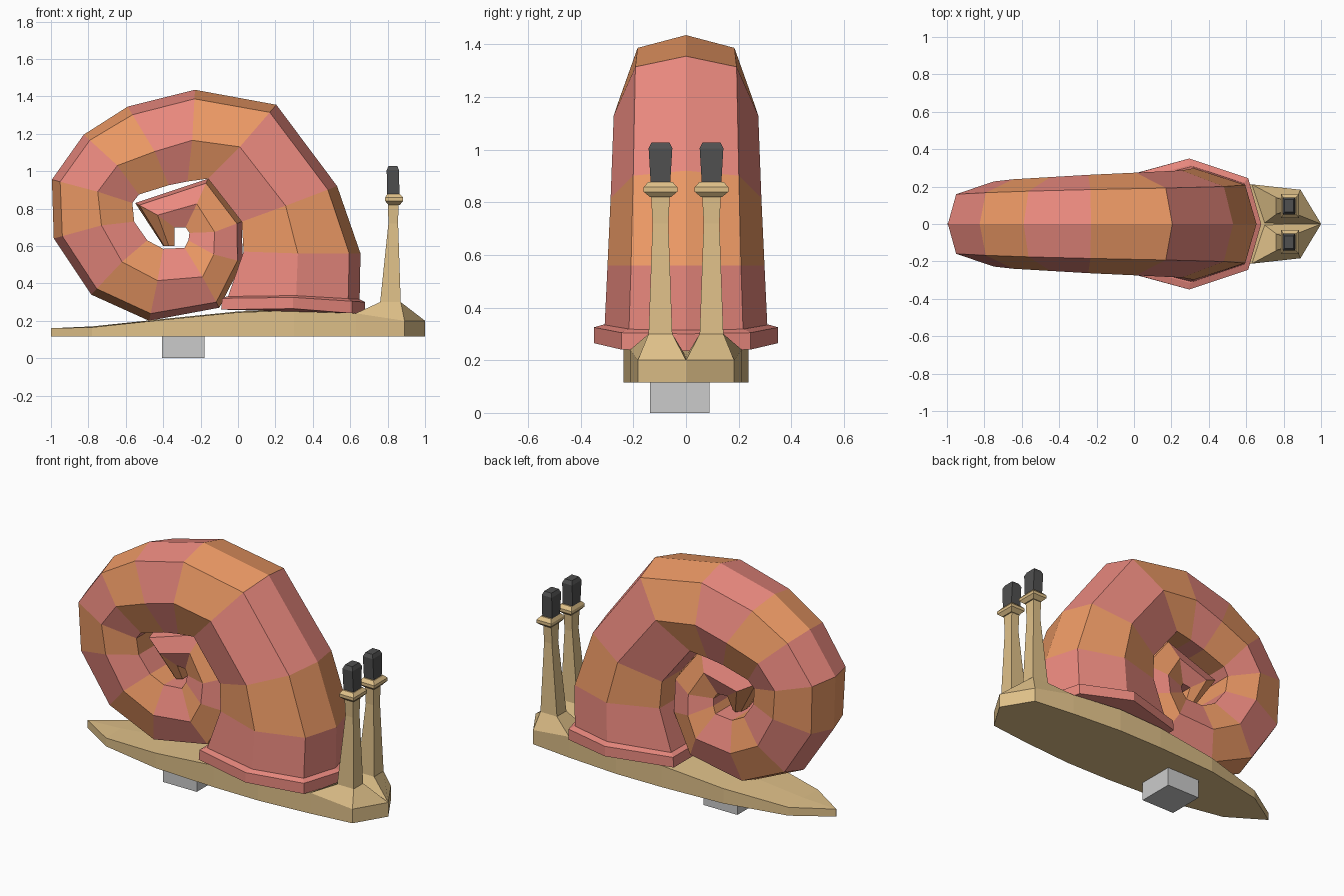
import bpy, bmesh
from mathutils import Vector


def material(name, rgb):
    m = bpy.data.materials.new(name)
    m.diffuse_color = (*rgb, 1)
    return m


TAN = material("tan", (0.74, 0.53, 0.25))
PINK = material("pink", (0.82, 0.25, 0.21))
ORANGE = material("orange", (0.84, 0.32, 0.13))
DARK = material("dark_grey", (0.08, 0.08, 0.08))


def loft(name, rings, mats):
    """Skin consecutive rings, cap both ends, alternate materials per segment."""
    bm = bmesh.new()
    vs = [[bm.verts.new(p) for p in r] for r in rings]
    n = len(rings[0])
    for k, (a, b) in enumerate(zip(vs, vs[1:])):
        for i in range(n):
            j = (i + 1) % n
            f = bm.faces.new((a[i], a[j], b[j], b[i]))
            f.material_index = k % len(mats)
    bm.faces.new(vs[0])
    bm.faces.new(vs[-1]).material_index = (len(rings) - 2) % len(mats)
    bmesh.ops.remove_doubles(bm, verts=bm.verts, dist=1e-4)
    bmesh.ops.recalc_face_normals(bm, faces=bm.faces)
    me = bpy.data.meshes.new(name)
    bm.to_mesh(me)
    bm.free()
    for m in mats:
        if m:
            me.materials.append(m)
    ob = bpy.data.objects.new(name, me)
    bpy.context.collection.objects.link(ob)
    return ob


def whorl_ring(o, m, i, w):
    """Shell cross-section: outer ridge, shoulder, widest point, flat inner side."""
    O, M, I = Vector(o), Vector(m), Vector(i)
    A = M + (O - M) * 0.82
    half = [(A, 0.7 * w), (M, w), (I, 0.7 * w)]
    pts = [(O.x, 0, O.y)] + [(p.x, y, p.y) for p, y in half]
    return pts + [(p.x, -y, p.y) for p, y in reversed(half)]


# Shell: outer, middle and inner points (x, z) along the spiral
spiral = [
    ((0.65, 0.30), (0.31, 0.31), (-0.06, 0.31)),
    ((0.655, 0.56), (0.32, 0.56), (0.03, 0.57)),
    ((0.53, 0.92), (0.255, 0.815), (0.02, 0.73)),
    ((0.205, 1.355), (0.01, 1.13), (-0.16, 0.96)),
    ((-0.23, 1.435), (-0.245, 1.165), (-0.27, 0.945)),
    ((-0.59, 1.345), (-0.445, 1.105), (-0.37, 0.925)),
    ((-0.825, 1.195), (-0.645, 1.03), (-0.53, 0.875)),
    ((-0.995, 0.955), (-0.75, 0.89), (-0.565, 0.83)),
    ((-0.985, 0.64), (-0.73, 0.71), (-0.555, 0.73)),
    ((-0.785, 0.34), (-0.62, 0.515), (-0.485, 0.63)),
    ((-0.475, 0.20), (-0.43, 0.415), (-0.40, 0.585)),
    ((-0.10, 0.27), (-0.19, 0.435), (-0.285, 0.59)),
    ((0.025, 0.515), (-0.13, 0.555), (-0.265, 0.63)),
    ((0.02, 0.73), (-0.125, 0.675), (-0.26, 0.67)),
    ((-0.16, 0.96), (-0.22, 0.825), (-0.28, 0.70)),
    ((-0.55, 0.83), (-0.43, 0.765), (-0.34, 0.70)),
    ((-0.40, 0.60), (-0.37, 0.60), (-0.34, 0.60)),
]
widths = [0.31 - 0.0118 * k for k in range(16)] + [0.06]
loft("shell", [whorl_ring(*s, w) for s, w in zip(spiral, widths)], [PINK, ORANGE])

# Lip around the shell opening
loft("shell_lip", [
    whorl_ring((0.65, 0.315), (0.30, 0.335), (-0.06, 0.33), 0.315),
    whorl_ring((0.68, 0.30), (0.295, 0.325), (-0.085, 0.32), 0.35),
    whorl_ring((0.68, 0.235), (0.295, 0.265), (-0.09, 0.26), 0.35),
], [PINK])

# Foot: stations of x, half width, edge height, centre height
stations = [(-1, 0, 0.16, 0.16), (-0.78, 0.14, 0.165, 0.17), (-0.4, 0.215, 0.205, 0.21),
            (0.0, 0.235, 0.245, 0.25), (0.3, 0.237, 0.255, 0.26), (0.63, 0.212, 0.24, 0.235),
            (0.89, 0.183, 0.20, 0.20), (1, 0, 0.20, 0.20)]
foot_rings = []
for x, w, ze, zc in stations:
    w = max(w, 0.001)
    foot_rings.append([(x, -w, 0.115), (x, w, 0.115), (x, w, ze), (x, 0, zc), (x, -w, ze)])
loft("foot", foot_rings, [TAN])


def square(cx, cy, hx, hy, z):
    return [(cx + hx, cy - hy, z), (cx + hx, cy + hy, z),
            (cx - hx, cy + hy, z), (cx - hx, cy - hy, z)]


# Eye stalks with flared bases, collars and eyes
for side, s in (("left", 1), ("right", -1)):
    def sq(hx, hy, z, cx=0.83, cy=0.097):
        return [(x, y * s, z) for x, y, z in square(cx, cy, hx, hy, z)]

    base = [(1, 0, 0.20), (0.89, 0.183 * s, 0.20), (0.63, 0.212 * s, 0.24), (0.69, 0, 0.215)]
    loft(side + "_eye_stalk", [base, sq(0.055, 0.045, 0.30, 0.815),
                               sq(0.026, 0.03, 0.72), sq(0.028, 0.036, 0.83)], [TAN])
    loft(side + "_collar", [sq(0.03, 0.04, 0.82, 0.835), sq(0.048, 0.064, 0.84, 0.835),
                            sq(0.048, 0.064, 0.858, 0.835), sq(0.035, 0.046, 0.877, 0.832)], [TAN])
    loft(side + "_eye", [sq(0.033, 0.037, 0.87), sq(0.033, 0.045, 1.005, 0.828),
                         sq(0.024, 0.034, 1.027, 0.828)], [DARK])

# Grey block under the foot
loft("support_block", [square(-0.292, -0.023, 0.113, 0.113, z) for z in (0, 0.2)], [None])
